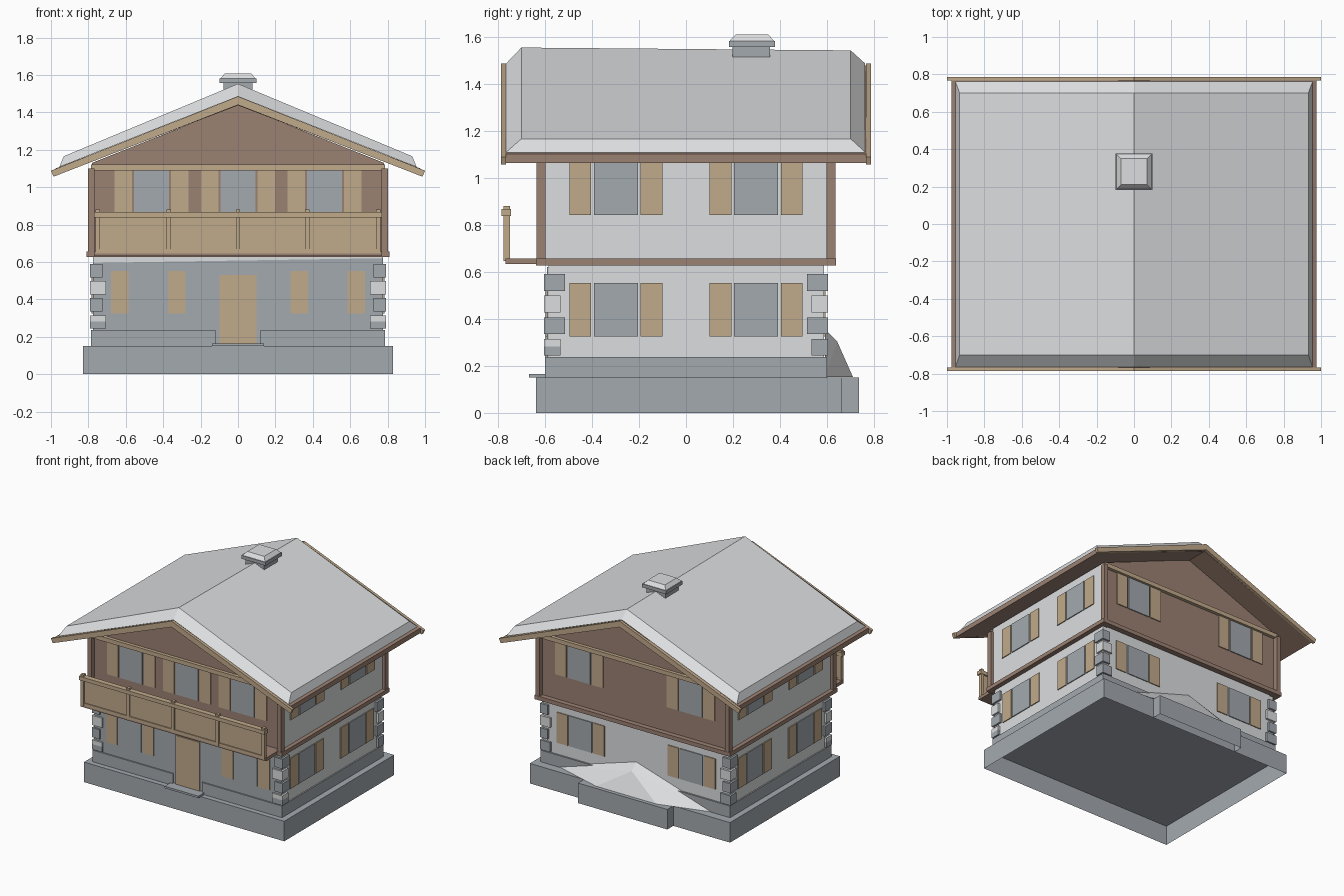
import bpy, bmesh

cube = bpy.data.objects.get("Cube")
if cube:
    bpy.data.objects.remove(cube)


def material(name, rgb):
    m = bpy.data.materials.new(name)
    m.use_nodes = True
    m.diffuse_color = (*rgb, 1)
    m.node_tree.nodes["Principled BSDF"].inputs["Base Color"].default_value = (*rgb, 1)
    return m


SNOW = material("snow_white", (.72, .73, .74))
STONE = material("slate_grey", (.37, .40, .43))
TAN = material("light_wood", (.53, .40, .26))
BROWN = material("dark_wood", (.33, .22, .17))


def mesh(name, verts, faces, *mats):
    me = bpy.data.meshes.new(name)
    me.from_pydata(verts, [], faces)
    bm = bmesh.new()
    bm.from_mesh(me)
    bmesh.ops.recalc_face_normals(bm, faces=bm.faces)
    bm.to_mesh(me)
    bm.free()
    for m in mats:
        me.materials.append(m)
    ob = bpy.data.objects.new(name, me)
    bpy.context.collection.objects.link(ob)
    return ob


def prism(name, profile, y0, y1, *mats):
    """Extrude an x-z profile along y."""
    n = len(profile)
    verts = [(x, y, z) for y in (y0, y1) for x, z in profile]
    faces = [range(n), range(n, 2 * n)]
    faces += [(i, (i + 1) % n, n + (i + 1) % n, n + i) for i in range(n)]
    return mesh(name, verts, [tuple(f) for f in faces], *mats)


def box(name, x0, x1, y0, y1, z0, z1, mat):
    return prism(name, [(x0, z0), (x1, z0), (x1, z1), (x0, z1)], y0, y1, mat)


def open_bottom(ob):
    bm = bmesh.new()
    bm.from_mesh(ob.data)
    bmesh.ops.delete(bm, geom=[f for f in bm.faces if f.normal.z < -.9], context='FACES')
    bm.to_mesh(ob.data)
    bm.free()


def chevron(name, half, apex, end, low_half, low_apex, low_end, y0, y1, mat):
    pts = [(-half, end), (0, apex), (half, end),
           (low_half, low_end), (0, low_apex), (-low_half, low_end)]
    return prism(name, pts, y0, y1, mat)


# Hollow stone base with a step out at the back
base = prism("base", [(-.83, 0), (.83, 0), (.83, .15), (-.83, .15)], -.638, .664, STONE)
open_bottom(base)
open_bottom(box("base_back_step", -.36, .38, .664, .735, 0, .15, STONE))

# Plinth, with a gap for the door
box("plinth", -.785, .785, -.58, .6, .15, .237, STONE)
for s in (-1, 1):
    a, b = sorted((s * .12, s * .785))
    box("plinth_front", a, b, -.6, -.58, .15, .237, STONE)
box("door_step", -.14, .14, -.668, -.58, .15, .165, STONE)

# Ground floor walls and grey front facing
box("lower_wall", -.775, .775, -.585, .587, .2, .64, SNOW)
prism("front_facing", [(-.775, .15), (.775, .15), (.775, .62), (-.775, .595)], -.59, -.584, STONE)
box("door", -.1, .1, -.598, -.588, .165, .53, TAN)

# Upper floor: wooden gable ends, white long sides
upper = prism("upper_wall", [(-.78, .64), (.78, .64), (.78, 1.13), (0, 1.44), (-.78, 1.13)],
              -.6, .6, BROWN, SNOW)
for p in upper.data.polygons:
    if abs(p.normal.x) > .9:
        p.material_index = 1

# Floor beams, corner posts and gable ties
for s in (-1, 1):
    a, b = sorted((s * .74, s * .81))
    box("side_floor_beam", a, b, -.637, .637, .627, .657, BROWN)
    c, d = sorted((s * .595, s * .637))
    box("end_floor_beam", -.81, .81, c, d, .627, .657, BROWN)
    box("gable_tie", -.785, .785, *sorted((s * .6, s * .625)), 1.09, 1.122, TAN)
    for t in (-1, 1):
        box("corner_post", *sorted((s * .768, s * .802)), *sorted((t * .597, t * .635)),
            .65, 1.1, BROWN)

# Corner stones, alternating long and short
for sx in (-1, 1):
    for sy in (-1, 1):
        for i in range(4):
            z = .243 + i * .0915
            long_side = i % 2
            x_in, y_in = (.725, .515) if long_side else (.705, .533)
            xs = sorted((sx * x_in, sx * .79))
            ys = sorted((sy * y_in, sy * .603))
            mat = SNOW if i == 2 else STONE
            top = z + .072
            if i == 0 and sy < 0:
                box("corner_stone_cap", *xs, *ys, z + .04, top, SNOW)
                top = z + .04
            box("corner_stone", *xs, *ys, z, top, mat)


# Windows with a shutter on each side
def window(axis, side, surface, centre, z0, z1):
    depth = sorted((side * (surface - .002), side * (surface + .007)))
    for name, a, b, mat in (("window", -.094, .094, STONE),
                            ("shutter", -.198, -.105, TAN), ("shutter", .105, .198, TAN)):
        span = (centre + a, centre + b)
        xs, ys = (span, depth) if axis == "y" else (depth, span)
        box(name, *xs, *ys, z0, z1, mat)


LOW, HIGH = (.325, .553), (.842, 1.07)
for side in (-1, 1):
    for c in (-1, 1):
        window("x", side, .775, c * .298, *LOW)
        window("x", side, .78, c * .298, *HIGH)
        window("y", side, .59 if side < 0 else .587, c * .48 if side < 0 else c * .46, *LOW)
        window("y", side, .6, c * .463, HIGH[0], 1.09)
window("y", -1, .6, 0, HIGH[0], 1.09)

# Balcony
box("balcony_floor", -.77, .77, -.768, -.6, .633, .657, BROWN)
box("balcony_panel", -.75, .75, -.765, -.755, .66, .845, TAN)
box("balcony_handrail", -.77, .77, -.785, -.745, .838, .866, TAN)
box("balcony_bottom_rail", -.76, .76, -.772, -.748, .645, .668, TAN)
for x in (-.75, -.37, 0, .37, .75):
    box("balcony_post", x - .012, x + .012, -.775, -.748, .645, .88, TAN)

# Roof boards, verge boards and bevelled snow layer
chevron("roof", .975, 1.476, 1.1, .975, 1.437, 1.063, -.767, .767, BROWN)
for s in (-1, 1):
    chevron("verge_board", 1, 1.485, 1.088, .986, 1.44, 1.056,
            *sorted((s * .766, s * .787)), TAN)
low = [(-.955, 1.108), (0, 1.485), (.955, 1.108)]
high = [(-.932, 1.165), (0, 1.553), (.932, 1.165)]
verts = [(x, y, z) for y in (-.765, .762) for x, z in low]
verts += [(x, y, z - (.012 if y > 0 and x == 0 else 0)) for y in (-.7, .7) for x, z in high]
faces = [(6, 7, 10, 9), (7, 8, 11, 10), (0, 6, 9, 3), (2, 5, 11, 8), (0, 1, 7, 6),
         (1, 2, 8, 7), (3, 9, 10, 4), (4, 10, 11, 5), (0, 3, 4, 1), (1, 4, 5, 2)]
mesh("roof_snow", verts, faces, SNOW)

# Chimney with a snowy cap
box("chimney", -.078, .078, .198, .357, 1.4, 1.56, STONE)
box("chimney_cap", -.1, .1, .182, .378, 1.556, 1.582, STONE)
verts = [(x * w, .28 + y * w, z) for w, z in ((.094, 1.582), (.07, 1.608))
         for x, y in ((-1, -1), (1, -1), (1, 1), (-1, 1))]
mesh("chimney_snow", verts, [(4, 5, 6, 7), (0, 1, 2, 3)] +
     [(i, (i + 1) % 4, 4 + (i + 1) % 4, 4 + i) for i in range(4)], SNOW)

# Snow drift against the back wall
verts = [(.66, .59, .152), (0, .59, .355), (-.66, .59, .152), (0, .642, .305),
         (.25, .71, .152), (-.25, .71, .152)]
mesh("snow_drift", verts, [(0, 1, 3), (1, 2, 3), (0, 3, 4), (2, 5, 3), (3, 5, 4),
                           (0, 4, 5, 2), (0, 2, 1)], SNOW)
